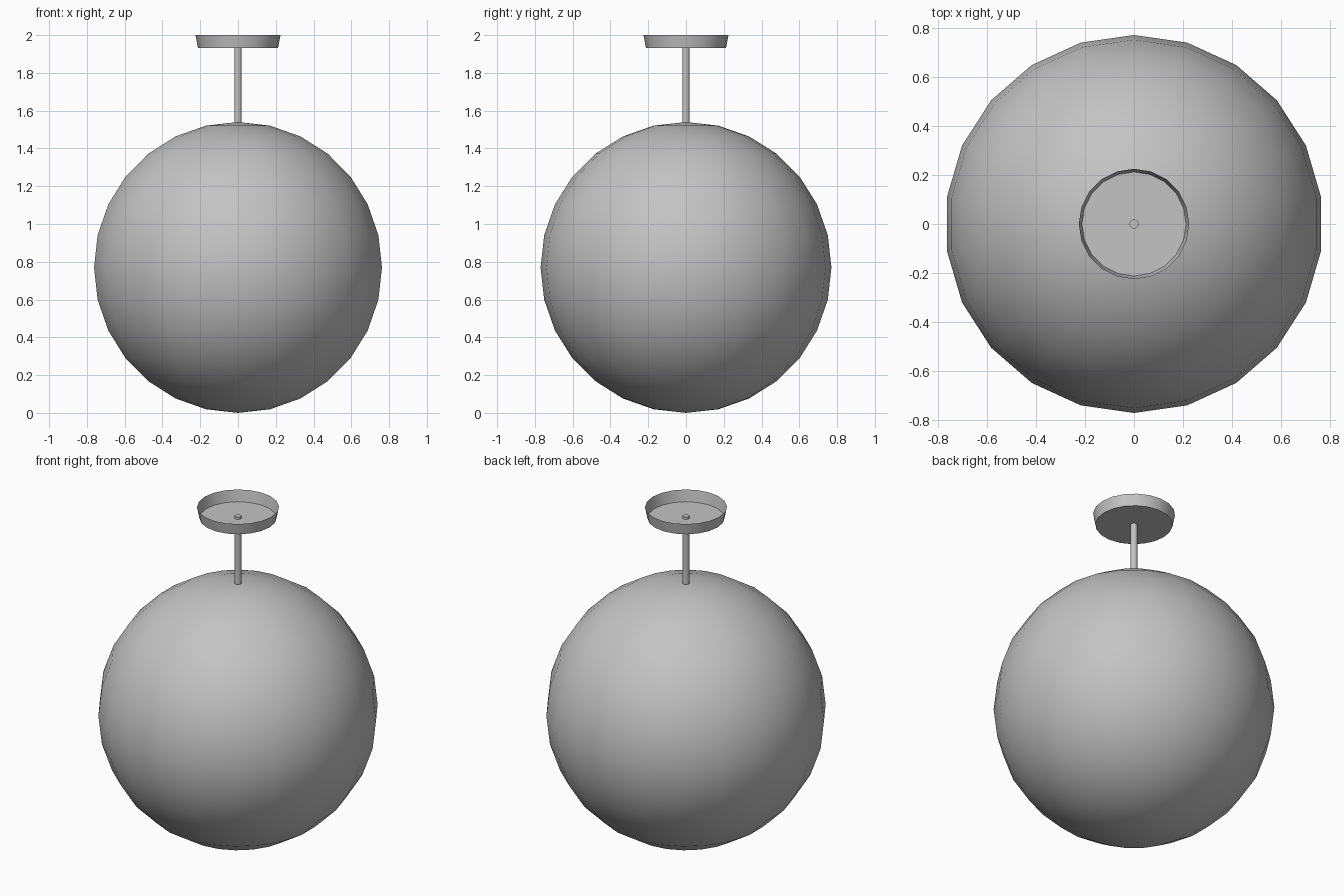
import bpy
import bmesh
from math import sin, cos, pi, radians

cube = bpy.data.objects.get("Cube")
if cube:
    bpy.data.objects.remove(cube, do_unlink=True)

grey = bpy.data.materials.new("light_grey")
grey.use_nodes = True
colour = (0.55, 0.55, 0.55, 1)
grey.diffuse_color = colour
grey.node_tree.nodes["Principled BSDF"].inputs["Base Color"].default_value = colour


def lathe(name, profile, sides):
    """Revolve (radius, z) points about z; a zero radius closes to a pole."""
    bm = bmesh.new()
    rings = []
    for r, z in profile:
        count = sides if r > 1e-5 else 1
        rings.append([bm.verts.new((r * sin(2 * pi * i / sides),
                                    r * cos(2 * pi * i / sides), z))
                      for i in range(count)])
    for a, b in zip(rings, rings[1:]):
        for i in range(sides):
            j = (i + 1) % sides
            corners = [a[i % len(a)], a[j % len(a)], b[j % len(b)], b[i % len(b)]]
            bm.faces.new(list(dict.fromkeys(corners)))
    bmesh.ops.recalc_face_normals(bm, faces=bm.faces)
    mesh = bpy.data.meshes.new(name)
    bm.to_mesh(mesh)
    bm.free()
    mesh.materials.append(grey)
    obj = bpy.data.objects.new(name, mesh)
    bpy.context.collection.objects.link(obj)
    bpy.ops.object.select_all(action="DESELECT")
    obj.select_set(True)
    bpy.context.view_layer.objects.active = obj
    bpy.ops.object.shade_smooth_by_angle(angle=radians(35))
    return obj


# Globe shade
radius, steps = 0.77, 14
lathe("globe_shade", [(radius * sin(pi * k / steps), radius - radius * cos(pi * k / steps))
                      for k in range(steps + 1)], 22)

# Hanging rod, its end just showing inside the canopy
lathe("hanging_rod", [(0, 1.52), (0.019, 1.52), (0.019, 1.945), (0, 1.945)], 12)

# Ceiling canopy, an open thin-walled cup
lathe("ceiling_canopy", [(0, 1.932), (0.212, 1.932), (0.225, 2.0)], 20)
